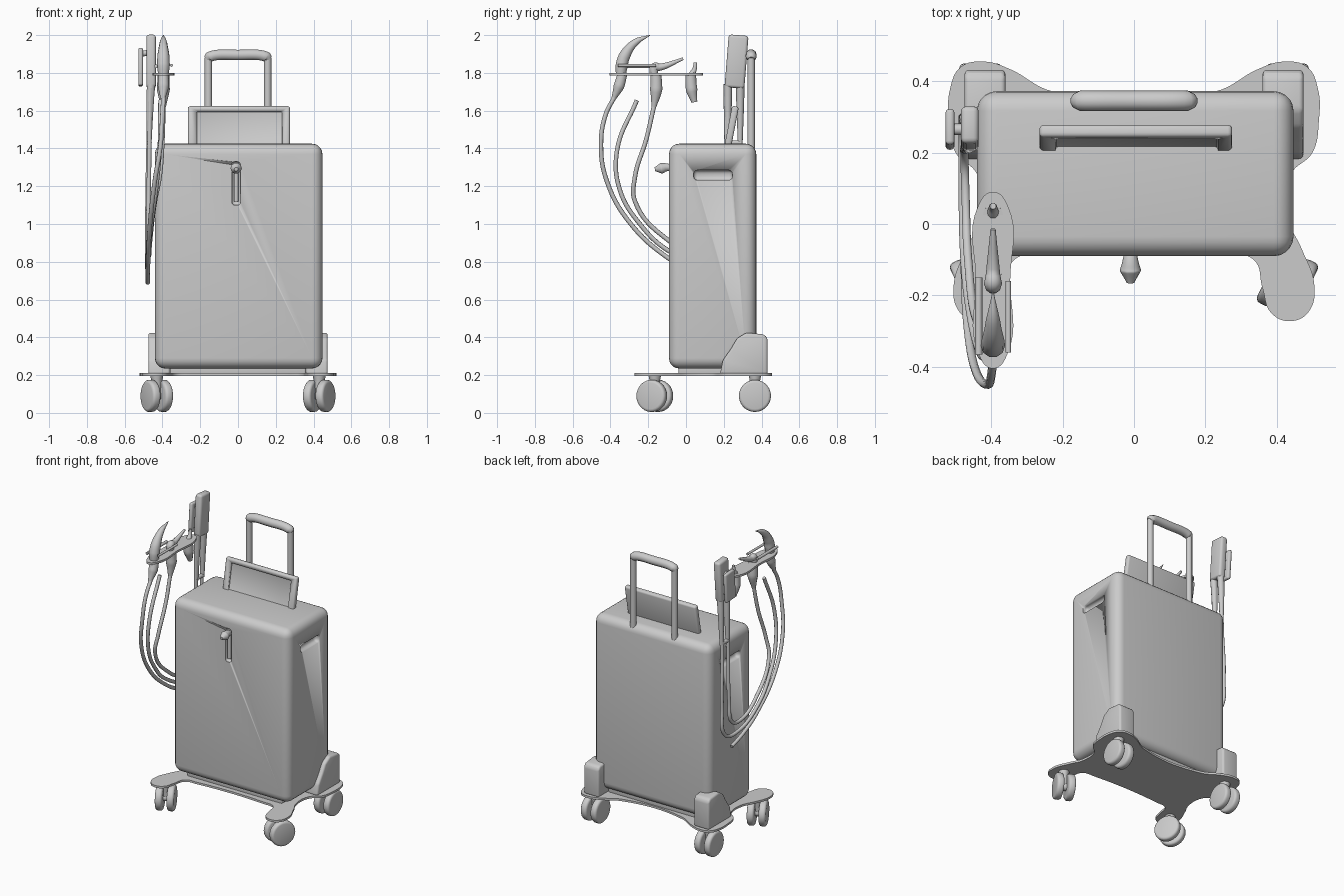
import bpy, bmesh, math
from mathutils import Vector, Matrix

if "Cube" in bpy.data.objects:
    bpy.data.objects.remove(bpy.data.objects["Cube"])

grey = bpy.data.materials.new("light_grey")
grey.diffuse_color = (0.6, 0.6, 0.6, 1)
grey.use_nodes = True
grey.node_tree.nodes["Principled BSDF"].inputs["Base Color"].default_value = grey.diffuse_color


def finish(ob, angle=40):
    ob.data.materials.clear()
    ob.data.materials.append(grey)
    bpy.ops.object.select_all(action='DESELECT')
    ob.select_set(True)
    bpy.context.view_layer.objects.active = ob
    bpy.ops.object.shade_smooth_by_angle(angle=math.radians(angle))
    return ob


def from_bm(name, bm):
    me = bpy.data.meshes.new(name)
    bm.to_mesh(me)
    bm.free()
    ob = bpy.data.objects.new(name, me)
    bpy.context.collection.objects.link(ob)
    return ob


def bevel_bm(bm, width, seg):
    bmesh.ops.bevel(bm, geom=bm.edges[:], offset=width, segments=seg,
                    profile=0.5, affect='EDGES', clamp_overlap=True)


def box(name, lo, hi, bevel=0.0, seg=3, rot=None):
    lo, hi = Vector(lo), Vector(hi)
    bm = bmesh.new()
    bmesh.ops.create_cube(bm, size=1)
    bmesh.ops.scale(bm, vec=hi - lo, verts=bm.verts)
    if bevel:
        bevel_bm(bm, bevel, seg)
    if rot:
        bmesh.ops.rotate(bm, cent=(0, 0, 0), matrix=Matrix.Rotation(rot[0], 3, rot[1]), verts=bm.verts)
    bmesh.ops.translate(bm, vec=(lo + hi) / 2, verts=bm.verts)
    return finish(from_bm(name, bm))


def curve_mesh(name, curve):
    ob = bpy.data.objects.new(name, curve)
    bpy.context.collection.objects.link(ob)
    bpy.ops.object.select_all(action='DESELECT')
    ob.select_set(True)
    bpy.context.view_layer.objects.active = ob
    bpy.ops.object.convert(target='MESH')
    return finish(bpy.context.view_layer.objects.active, 50)


def spline(curve, pts, cyclic=False, radii=None, res=8, kind='AUTO'):
    s = curve.splines.new('BEZIER')
    s.bezier_points.add(len(pts) - 1)
    s.use_cyclic_u = cyclic
    s.resolution_u = res
    for i, (bp, p) in enumerate(zip(s.bezier_points, pts)):
        bp.co = p
        bp.handle_left_type = bp.handle_right_type = kind
        bp.radius = radii[i] if radii else 1


def tube(name, pts, r, radii=None, kind='AUTO'):
    """Round tube along points; radii are multiples of r."""
    c = bpy.data.curves.new(name, 'CURVE')
    c.dimensions = '3D'
    c.bevel_depth = r
    c.bevel_resolution = 3
    c.use_fill_caps = True
    spline(c, pts, radii=radii, kind=kind)
    return curve_mesh(name, c)


def plate(name, pts, z, thick):
    """Flat plate with a smooth closed outline."""
    c = bpy.data.curves.new(name, 'CURVE')
    c.dimensions = '2D'
    c.fill_mode = 'BOTH'
    c.extrude = thick / 2
    spline(c, [(x, y, 0) for x, y in pts], cyclic=True)
    ob = curve_mesh(name, c)
    ob.data.transform(Matrix.Translation((0, 0, z)))
    return ob


def cut(target, cutter):
    cutter.hide_render = True
    cutter.display_type = 'WIRE'
    m = target.modifiers.new("cut", 'BOOLEAN')
    m.object = cutter
    m.operation = 'DIFFERENCE'
    m.solver = 'EXACT'


# main case with grip recesses in both sides and a slot in the front
body = box("case_body", (-0.44, -0.09, 0.235), (0.447, 0.372, 1.425), 0.055, 5)
for name, x in (("left_grip_cutter", -0.44), ("right_grip_cutter", 0.447)):
    cut(body, box(name, (x - 0.035, 0.04, 1.232), (x + 0.035, 0.245, 1.285), 0.02))
cut(body, box("slot_cutter", (-0.033, -0.12, 1.10), (0.013, -0.065, 1.33), 0.016))
box("case_foot", (-0.36, -0.04, 0.2), (0.36, 0.33, 0.26), 0.01)

# front latch: bar in the slot and a knob
tube("latch_bar", [(-0.01, -0.078, 1.12), (-0.01, -0.078, 1.3)], 0.012)
tube("latch_knob", [(-0.01, -0.07, 1.295), (-0.01, -0.105, 1.3), (-0.01, -0.13, 1.295), (-0.01, -0.165, 1.29)],
     0.03, [0.5, 0.75, 1, 0.35])

# tilted screen with a raised rim
tilt = (-0.19, 'X')
screen = box("screen", (-0.265, 0.222, 1.39), (0.275, 0.258, 1.625), 0.012, 3, tilt)
cut(screen, box("screen_cutter", (-0.22, 0.20, 1.41), (0.235, 0.232, 1.60), 0.008, 2, tilt))

# pull handle
for side, x in (("left", -0.157), ("right", 0.157)):
    tube(side + "_handle_post", [(x, 0.345, 1.40), (x, 0.345, 1.88)], 0.02)
tube("handle_grip", [(-0.165, 0.345, 1.87), (-0.15, 0.345, 1.885), (0, 0.345, 1.895),
                     (0.15, 0.345, 1.885), (0.165, 0.345, 1.87)], 0.032, [0.6, 0.9, 0.9, 0.9, 0.6])

# wheeled base plate, mirrored outline
half = [(0.25, -0.085), (0.335, -0.10), (0.36, -0.18), (0.385, -0.25), (0.44, -0.272), (0.49, -0.245),
        (0.505, -0.17), (0.47, -0.07), (0.43, 0.02), (0.44, 0.14), (0.5, 0.2), (0.518, 0.29),
        (0.515, 0.38), (0.485, 0.44), (0.42, 0.455), (0.35, 0.435), (0.23, 0.372)]
plate("base_plate", half + [(-x, y) for x, y in reversed(half)], 0.203, 0.014)

# rear corner blocks
profile = [(0.18, 0.205), (0.195, 0.28), (0.235, 0.335), (0.27, 0.395), (0.32, 0.425),
           (0.415, 0.415), (0.432, 0.395), (0.432, 0.205)]
for side, s in (("left", -1), ("right", 1)):
    bm = bmesh.new()
    f = bm.faces.new([bm.verts.new((s * 0.36, y, z)) for y, z in profile])
    ext = bmesh.ops.extrude_face_region(bm, geom=[f])
    bmesh.ops.translate(bm, vec=(s * 0.115, 0, 0),
                        verts=[v for v in ext["geom"] if isinstance(v, bmesh.types.BMVert)])
    bmesh.ops.recalc_face_normals(bm, faces=bm.faces)
    bevel_bm(bm, 0.014, 3)
    finish(from_bm(side + "_rear_block", bm))


# twin-wheel casters
def caster(name, x, y, yaw):
    turn = Matrix.Translation((x, y, 0)) @ Matrix.Rotation(yaw, 4, 'Z')
    for i, off in enumerate((-0.037, 0.037)):
        bm = bmesh.new()
        bmesh.ops.create_cone(bm, cap_ends=True, segments=28, radius1=0.085, radius2=0.085, depth=0.046)
        rims = [e for e in bm.edges if len({round(v.co.z, 3) for v in e.verts}) == 1]
        bmesh.ops.bevel(bm, geom=rims, offset=0.015, segments=3, profile=0.5, affect='EDGES')
        bm.transform(turn @ Matrix.Translation((off, 0, 0.09)) @ Matrix.Rotation(math.pi / 2, 4, 'Y'))
        finish(from_bm(f"{name}_wheel_{i + 1}", bm))
    a, b = turn @ Vector((-0.03, 0, 0.09)), turn @ Vector((0.03, 0, 0.09))
    tube(name + "_axle", [a, b], 0.025)
    tube(name + "_stem", [(x, y, 0.08), (x, y, 0.13), (x, y, 0.165), (x, y, 0.2)], 0.035, [0.6, 0.7, 0.8, 1])


for side, s in (("left", -1), ("right", 1)):
    caster(side + "_rear_caster", s * 0.43, 0.365, 0)
    caster(side + "_front_caster", s * 0.43, -0.165, s * -0.45)

# instrument tray on the left
tray = [(-0.395, -0.405), (-0.437, -0.36), (-0.443, -0.16), (-0.437, 0.05), (-0.395, 0.09),
        (-0.353, 0.05), (-0.347, -0.16), (-0.353, -0.36)]
plate("instrument_tray", tray, 1.793, 0.014)

# instruments standing in the tray
X = -0.395
tube("curved_instrument", [(X, -0.345, 1.79), (X, -0.34, 1.84), (X, -0.325, 1.89), (X, -0.27, 1.96), (X, -0.19, 2.0)],
     0.04, [0.7, 0.85, 0.8, 0.5, 0.05])
tube("curved_instrument_stem", [(X, -0.335, 1.80), (X, -0.355, 1.73), (X - 0.003, -0.385, 1.66)],
     0.03, [0.9, 1, 0.4])
tube("middle_instrument", [(X, -0.17, 1.79), (X, -0.165, 1.83), (X, -0.14, 1.83), (X, -0.015, 1.875)],
     0.025, [0.9, 1, 0.8, 0.3])
tube("middle_instrument_stem", [(X, -0.16, 1.80), (X, -0.158, 1.71), (X, -0.17, 1.62)], 0.034, [0.9, 1, 0.4])
tube("rear_instrument", [(X, 0.03, 1.79), (X, 0.045, 1.82), (X, 0.05, 1.855)], 0.018, [1, 0.7, 0.5])
tube("rear_instrument_stem", [(X, 0.025, 1.80), (X, 0.03, 1.71), (X, 0.045, 1.645)], 0.032, [0.9, 1, 0.5])
tube("tray_rod", [(-0.435, -0.365, 1.835), (-0.435, -0.15, 1.835)], 0.01)
tube("short_tray_rod", [(-0.352, -0.36, 1.84), (-0.352, -0.16, 1.84)], 0.008)

# hoses hanging beside the case
tube("outer_hose", [(X, -0.38, 1.67), (-0.40, -0.425, 1.58), (-0.41, -0.45, 1.42), (-0.44, -0.42, 1.23),
                    (-0.465, -0.3, 1.01), (-0.475, -0.095, 0.82), (-0.478, 0.07, 0.73), (-0.478, 0.19, 0.69)], 0.012)
tube("middle_hose", [(-0.41, -0.26, 1.655), (-0.415, -0.365, 1.39), (-0.435, -0.35, 1.18), (-0.46, -0.24, 0.995),
                     (-0.475, -0.095, 0.86), (-0.48, 0.13, 0.77), (-0.48, 0.265, 0.80), (-0.48, 0.295, 1.0),
                     (-0.475, 0.285, 1.35), (-0.465, 0.285, 1.72)], 0.012)
tube("inner_hose", [(X, -0.168, 1.63), (-0.40, -0.21, 1.45), (-0.415, -0.27, 1.25), (-0.44, -0.27, 1.12),
                    (-0.465, -0.095, 0.915), (-0.472, 0.08, 0.83), (-0.475, 0.185, 0.86), (-0.475, 0.21, 1.0),
                    (-0.47, 0.215, 1.35), (-0.465, 0.21, 1.72)], 0.012)

# tall holder with its clip at the rear left
box("holder", (-0.485, 0.215, 1.72), (-0.435, 0.32, 2.0), 0.015, 3, (-0.08, 'X'))
box("holder_clip", (-0.528, 0.215, 1.73), (-0.503, 0.315, 1.93), 0.01, 3, (-0.08, 'X'))
tube("clip_peg", [(-0.515, 0.265, 1.90), (-0.46, 0.265, 1.91)], 0.016)
for name, y in (("front_holder_neck", 0.222), ("rear_holder_neck", 0.287)):
    tube(name, [(-0.46, y, 1.74), (-0.465, y, 1.65), (-0.47, y, 1.42)], 0.021, [1.1, 1, 0.6])
tube("holder_bridge", [(-0.47, 0.212, 1.43), (-0.47, 0.29, 1.43)], 0.014)
